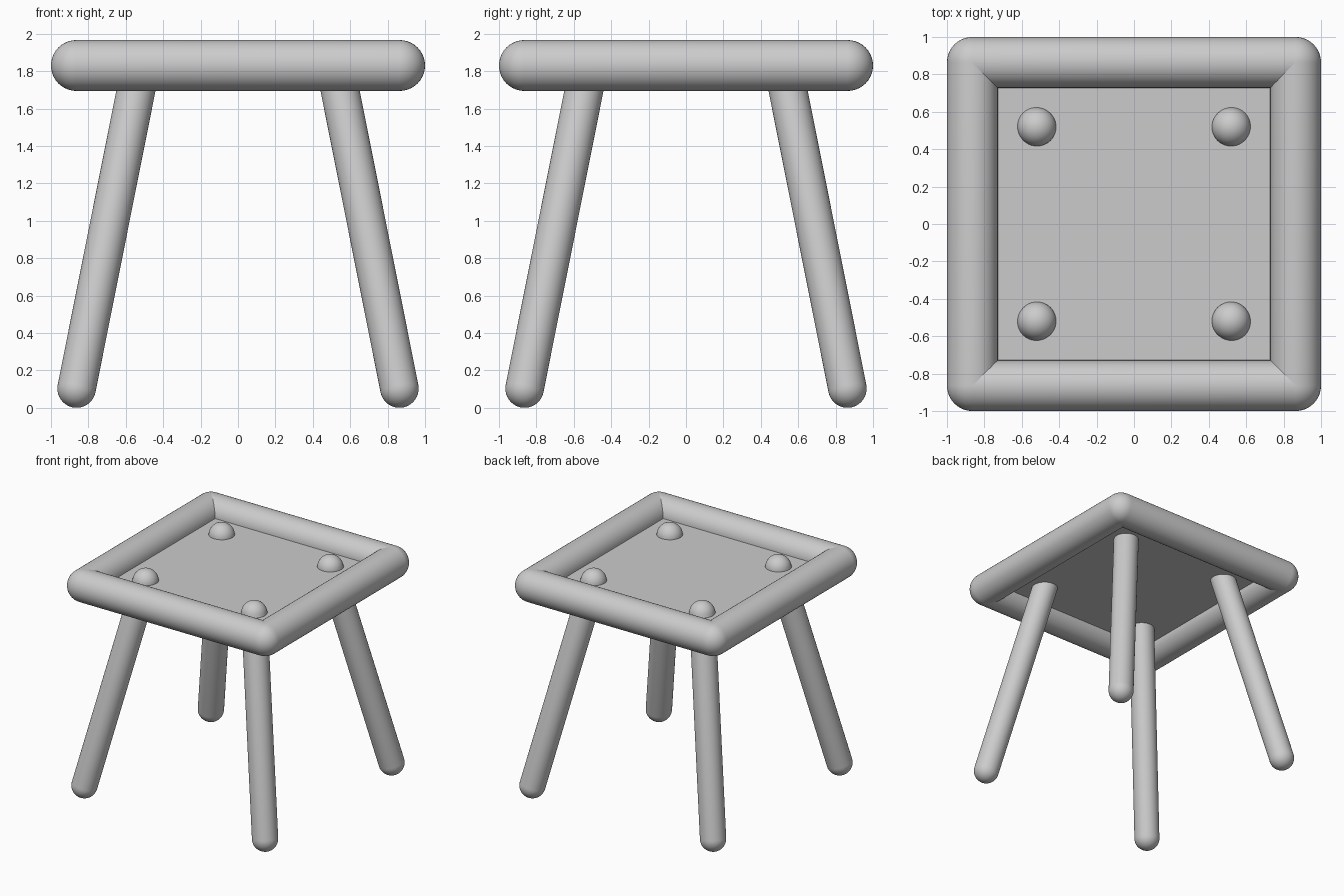
import bpy, bmesh, math
from mathutils import Vector

if "Cube" in bpy.data.objects:
    bpy.data.objects.remove(bpy.data.objects["Cube"])

SEAT_Z = 1.83    # height of the frame centre line and panel
FRAME_R = 0.136
FRAME_C = 1 - FRAME_R
LEG_R = 0.103


def rounded_rod(name, start, end, radius, round_end=True, steps=10, sides=40):
    """Rod from start to end, with a dome on the start and optionally on the end."""
    start, end = Vector(start), Vector(end)
    length = (end - start).length
    angles = [math.pi / 2 * i / steps for i in range(steps + 1)]
    profile = [(radius * math.sin(a), -radius * math.cos(a)) for a in angles]
    if round_end:
        profile += [(r, length - z) for r, z in reversed(profile)]
    else:
        profile.append((radius, length))

    bm = bmesh.new()
    verts = [bm.verts.new((r, 0, z)) for r, z in profile]
    edges = [bm.edges.new(pair) for pair in zip(verts, verts[1:])]
    bmesh.ops.spin(bm, geom=verts + edges, cent=(0, 0, 0), axis=(0, 0, 1),
                   angle=math.tau, steps=sides)
    bmesh.ops.remove_doubles(bm, verts=bm.verts[:], dist=0.0005)
    bmesh.ops.recalc_face_normals(bm, faces=bm.faces[:])
    for face in bm.faces:
        face.smooth = True
    mesh = bpy.data.meshes.new(name)
    bm.to_mesh(mesh)
    bm.free()
    rod = bpy.data.objects.new(name, mesh)
    bpy.context.collection.objects.link(rod)
    rod.location = start
    rod.rotation_mode = 'QUATERNION'
    rod.rotation_quaternion = Vector((0, 0, 1)).rotation_difference(end - start)
    return rod


# Square seat frame: each rail rounds one corner and runs into the next
corners = [(-FRAME_C, -FRAME_C, SEAT_Z), (FRAME_C, -FRAME_C, SEAT_Z),
           (FRAME_C, FRAME_C, SEAT_Z), (-FRAME_C, FRAME_C, SEAT_Z)]
for i, side in enumerate(("front", "right", "back", "left")):
    rounded_rod(side + "_rail", corners[i], corners[(i + 1) % 4], FRAME_R, round_end=False)

# Thin seat panel set into the frame
bpy.ops.mesh.primitive_cube_add(size=1, location=(0, 0, SEAT_Z - 0.005))
panel = bpy.context.object
panel.name = "seat_panel"
panel.scale = (2 * FRAME_C, 2 * FRAME_C, 0.02)

# Splayed legs whose domed tops poke through the panel
for sy, depth in ((-1, "front"), (1, "back")):
    for sx, side in ((-1, "left"), (1, "right")):
        rounded_rod(f"{depth}_{side}_leg", (sx * 0.863, sy * 0.863, LEG_R),
                    (sx * 0.519, sy * 0.519, SEAT_Z), LEG_R)
